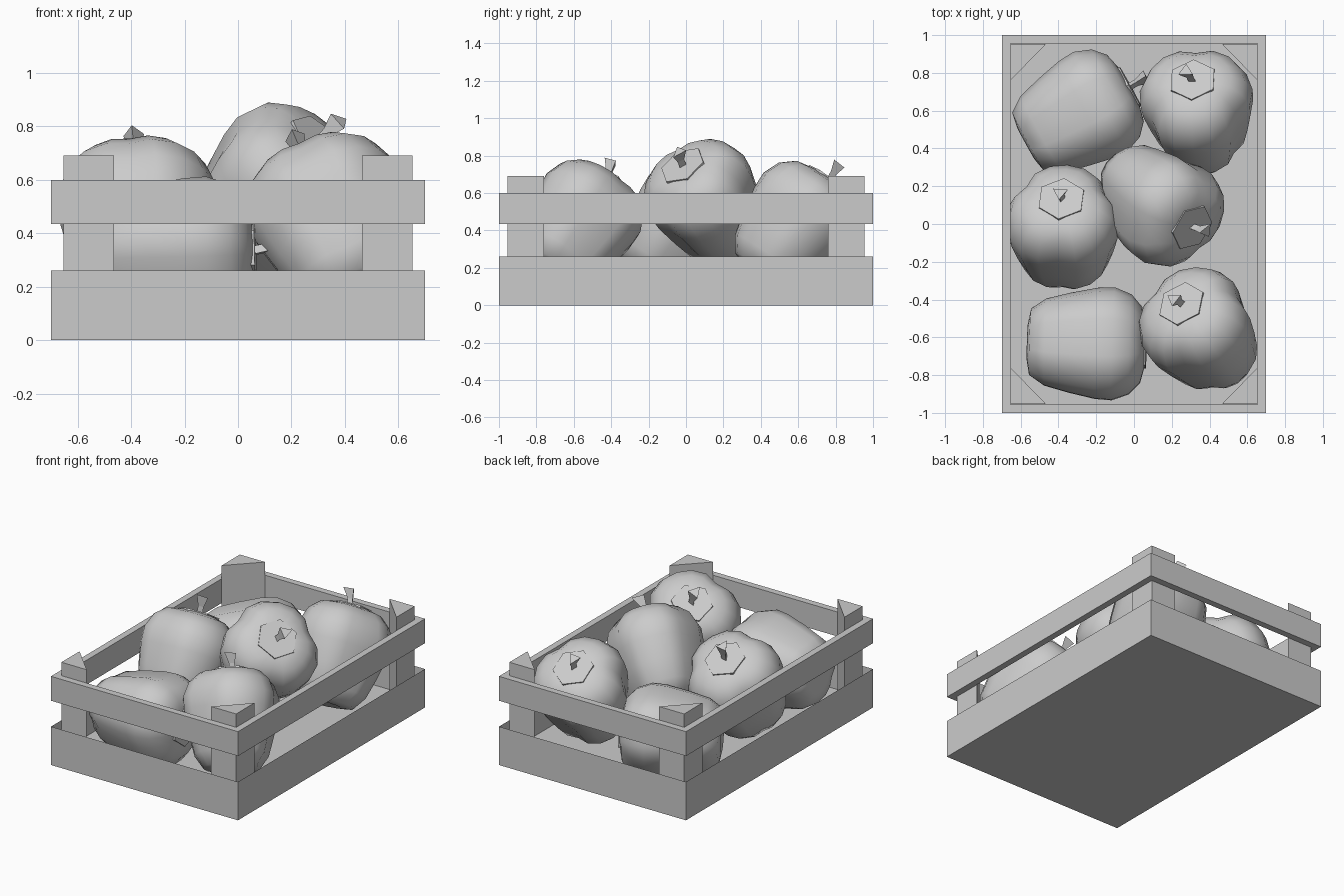
import bpy, bmesh, math
from mathutils import Vector, Matrix

cube = bpy.data.objects.get("Cube")
if cube:
    bpy.data.objects.remove(cube)

grey = bpy.data.materials.new("plain_grey")
grey.use_nodes = True
colour = (0.6, 0.6, 0.6, 1)
grey.diffuse_color = colour
grey.node_tree.nodes["Principled BSDF"].inputs["Base Color"].default_value = colour

HX, HY, WALL = 0.70, 1.0, 0.045


def finish(name, bm, matrix=None, smooth=None):
    bmesh.ops.recalc_face_normals(bm, faces=bm.faces)
    mesh = bpy.data.meshes.new(name)
    bm.to_mesh(mesh)
    bm.free()
    mesh.materials.append(grey)
    obj = bpy.data.objects.new(name, mesh)
    bpy.context.collection.objects.link(obj)
    if matrix:
        obj.matrix_world = matrix
    if smooth:
        bpy.ops.object.select_all(action='DESELECT')
        obj.select_set(True)
        bpy.context.view_layer.objects.active = obj
        bpy.ops.object.shade_smooth_by_angle(angle=math.radians(smooth))
    return obj


def prism(bm, points, z0, z1):
    low = [bm.verts.new((x, y, z0)) for x, y in points]
    high = [bm.verts.new((x, y, z1)) for x, y in points]
    n = len(points)
    for i in range(n):
        j = (i + 1) % n
        bm.faces.new((low[i], low[j], high[j], high[i]))
    bm.faces.new(low)
    return bm.faces.new(high)


def rect(hx, hy):
    return [(-hx, -hy), (hx, -hy), (hx, hy), (-hx, hy)]


# Tray: a box hollowed from the top
bm = bmesh.new()
top = prism(bm, rect(HX, HY), 0, 0.26)
bmesh.ops.inset_region(bm, faces=[top], thickness=WALL)
hole = bmesh.ops.extrude_face_region(bm, geom=[top])
verts = [v for v in hole["geom"] if isinstance(v, bmesh.types.BMVert)]
bmesh.ops.translate(bm, verts=verts, vec=(0, 0, -0.21))
if top.is_valid:
    bmesh.ops.delete(bm, geom=[top], context='FACES_ONLY')
finish("crate_tray", bm)

# Upper rail: an open rectangular ring
bm = bmesh.new()
loops = [[bm.verts.new((x, y, z)) for x, y in rect(HX - d, HY - d)]
         for d, z in ((0, 0.435), (0, 0.60), (WALL, 0.60), (WALL, 0.435))]
for a, b in zip(loops, loops[1:] + loops[:1]):
    for i in range(4):
        j = (i + 1) % 4
        bm.faces.new((a[i], a[j], b[j], b[i]))
finish("crate_rail", bm)

# Triangular corner posts
for sx, side in ((-1, "right"), (1, "left")):
    for sy, end in ((-1, "front"), (1, "back")):
        bm = bmesh.new()
        x, y = HX - WALL - 0.001, HY - WALL - 0.001
        prism(bm, [(sx * x, sy * y), (sx * 0.465, sy * y), (sx * x, sy * 0.76)], 0.05, 0.69)
        finish(f"{end}_{side}_post", bm)

# Pepper profile from the blossom end to the calyx: radius, height
PROFILE = [(0.10, -0.015), (0.18, 0.0), (0.235, 0.08), (0.27, 0.21), (0.30, 0.35),
           (0.305, 0.44), (0.27, 0.53), (0.205, 0.588), (0.12, 0.608)]
SEAT = 0.615
SEGMENTS, LOBES = 18, 3


def ring_strip(bm, rings):
    for a, b in zip(rings, rings[1:]):
        n = len(a)
        for i in range(n):
            j = (i + 1) % n
            bm.faces.new((a[i], a[j], b[j], b[i]))


def pepper(name, seat, direction, roll, lean=0.03):
    axis = Vector(direction).normalized()
    matrix = (Matrix.Translation(seat) @ axis.to_track_quat('Z', 'Y').to_matrix().to_4x4()
              @ Matrix.Rotation(math.radians(roll), 4, 'Z'))
    # Lobed body with a groove between neighbouring lobes
    bm = bmesh.new()
    rings = []
    for r, h in PROFILE:
        ring = []
        for i in range(SEGMENTS):
            a = math.tau * i / SEGMENTS
            groove = max(0, math.cos(LOBES * a)) ** 2
            s = r * (1 - 0.14 * groove)
            ring.append(bm.verts.new((s * math.cos(a), s * math.sin(a), h - SEAT)))
        rings.append(ring)
    ring_strip(bm, rings)
    foot = bm.verts.new((0, 0, 0.02 - SEAT))
    crown = bm.verts.new((0, 0, -0.01))
    for i in range(SEGMENTS):
        j = (i + 1) % SEGMENTS
        bm.faces.new((foot, rings[0][j], rings[0][i]))
        bm.faces.new((crown, rings[-1][i], rings[-1][j]))
    finish(name + "_body", bm, matrix, 50)
    # Six-sided calyx
    bm = bmesh.new()
    hexagon = [(0.13 * math.cos(math.tau * i / 6), 0.13 * math.sin(math.tau * i / 6))
               for i in range(6)]
    prism(bm, hexagon, -0.025, 0.0)
    finish(name + "_calyx", bm, matrix)
    # Bent stem that widens to its cut end
    bm = bmesh.new()
    rings = []
    for r, h, shift in ((0.022, -0.01, 0), (0.022, 0.04, 0.01), (0.045, 0.10, lean)):
        rings.append([bm.verts.new((shift + r * math.cos(math.tau * i / 3),
                                    r * math.sin(math.tau * i / 3), h)) for i in range(3)])
    ring_strip(bm, rings)
    bm.faces.new(rings[-1])
    bm.faces.new(rings[0])
    finish(name + "_stem", bm, matrix)


# Peppers: calyx position, pointing direction, roll
pepper("back_left_pepper", (0.31, 0.765, 0.675), (-0.07, 0.43, 0.6), 20)
pepper("front_left_pepper", (0.25, -0.42, 0.675), (-0.27, 0.38, 0.6), 50)
pepper("middle_right_pepper", (-0.385, 0.135, 0.68), (-0.03, 0.40, 0.6), 80)
pepper("middle_left_pepper", (0.31, -0.02, 0.75), (0.36, -0.27, 0.42), 10)
pepper("front_right_pepper", (0.065, -0.645, 0.33), (1, -0.03, 0.03), 82)
pepper("back_right_pepper", (-0.02, 0.73, 0.33), (0.58, 0.32, 0.02), 85)
